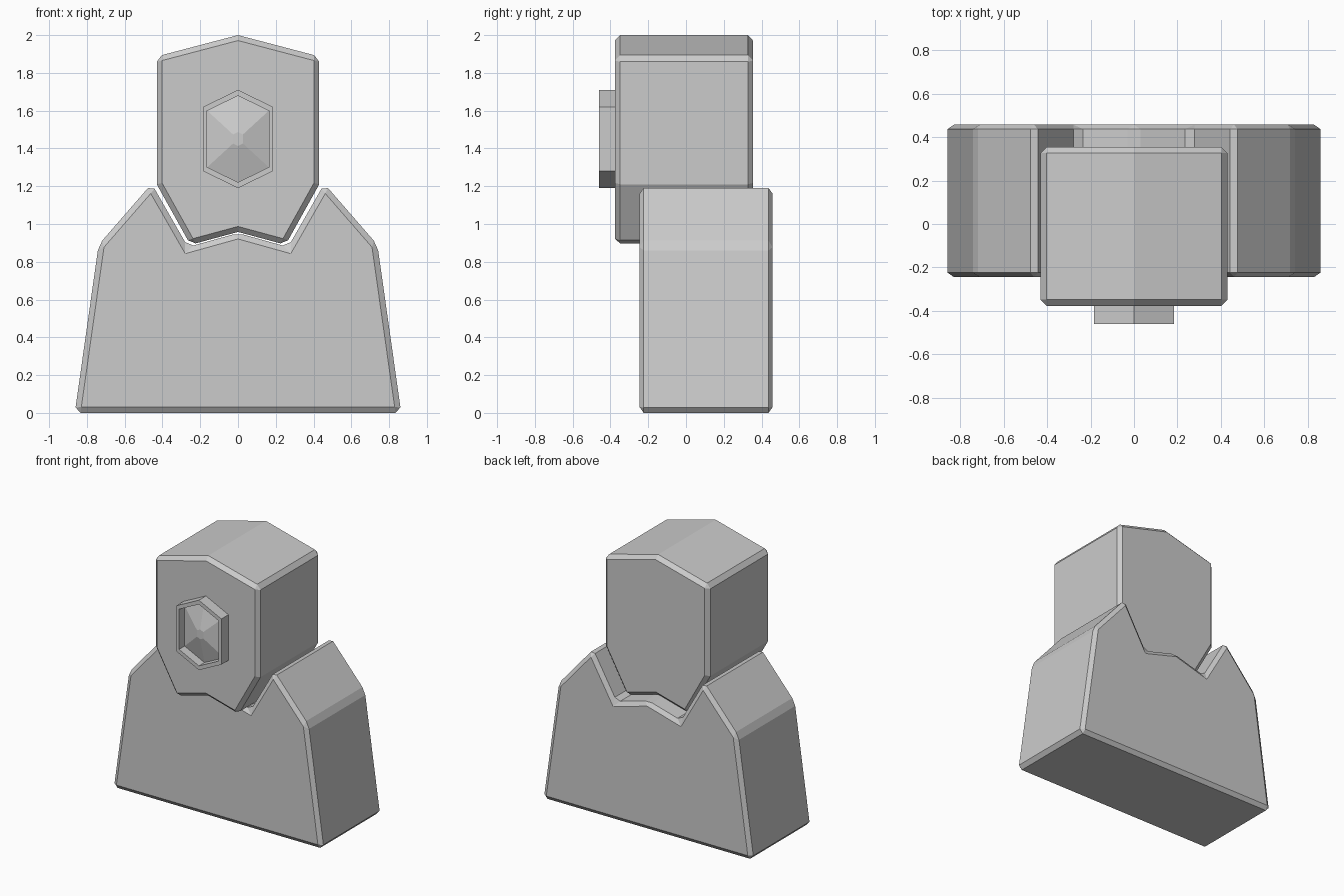
import bpy, bmesh

if "Cube" in bpy.data.objects:
    bpy.data.objects.remove(bpy.data.objects["Cube"])


def new_object(name, bm):
    bmesh.ops.recalc_face_normals(bm, faces=bm.faces)
    mesh = bpy.data.meshes.new(name)
    bm.to_mesh(mesh)
    bm.free()
    obj = bpy.data.objects.new(name, mesh)
    bpy.context.collection.objects.link(obj)
    return obj


def mirrored(half):
    """Close a right-hand outline by mirroring it across x = 0."""
    return half + [(-x, z) for x, z in reversed(half) if x > 0]


def slab(name, half, y0, y1, bevel, y_scale=1.0):
    """Extrude a symmetric front outline along y and chamfer its edges."""
    bm = bmesh.new()
    depth = (y1 - y0) / y_scale / 2
    face = bm.faces.new([bm.verts.new((x, -depth, z)) for x, z in mirrored(half)])
    ext = bmesh.ops.extrude_face_region(bm, geom=[face])
    verts = [v for v in ext["geom"] if isinstance(v, bmesh.types.BMVert)]
    bmesh.ops.translate(bm, verts=verts, vec=(0, 2 * depth, 0))
    obj = new_object(name, bm)
    obj.location.y = (y0 + y1) / 2
    obj.scale.y = y_scale
    mod = obj.modifiers.new("chamfer", 'BEVEL')
    mod.width = bevel
    mod.segments = 1
    mod.limit_method = 'ANGLE'
    mod.angle_limit = 0.535
    return obj


# Torso: sloped shoulders with a notch that follows the head
slab("torso", [(0, 0.952), (0.265, 0.878), (0.457, 1.213), (0.738, 0.89),
               (0.864, 0)], -0.245, 0.458, 0.03, 0.7)

# Head: pointed top, tapered jaw and a shallow notch under the chin
slab("head", [(0, 2.0), (0.43, 1.887), (0.43, 1.21), (0.252, 0.89),
              (0, 0.958)], -0.377, 0.355, 0.028)

# Forehead badge: hexagonal rim, recess and faceted stone, joined ring by ring
HEX = [(0, 0.26), (0.185, 0.17), (0.185, -0.17), (0, -0.26),
       (-0.185, -0.17), (-0.185, 0.17)]
RINGS = [(1.0, -0.36), (1.0, -0.46), (0.88, -0.46), (0.88, -0.395), (0.14, -0.445)]
bm = bmesh.new()
rings = [[bm.verts.new((x * s, y, 1.45 + z * s)) for x, z in HEX] for s, y in RINGS]
for a, b in zip(rings, rings[1:]):
    for i in range(6):
        j = (i + 1) % 6
        bm.faces.new((a[i], a[j], b[j], b[i]))
bm.faces.new(rings[0])
bm.faces.new(rings[-1])
new_object("forehead_badge", bm)
